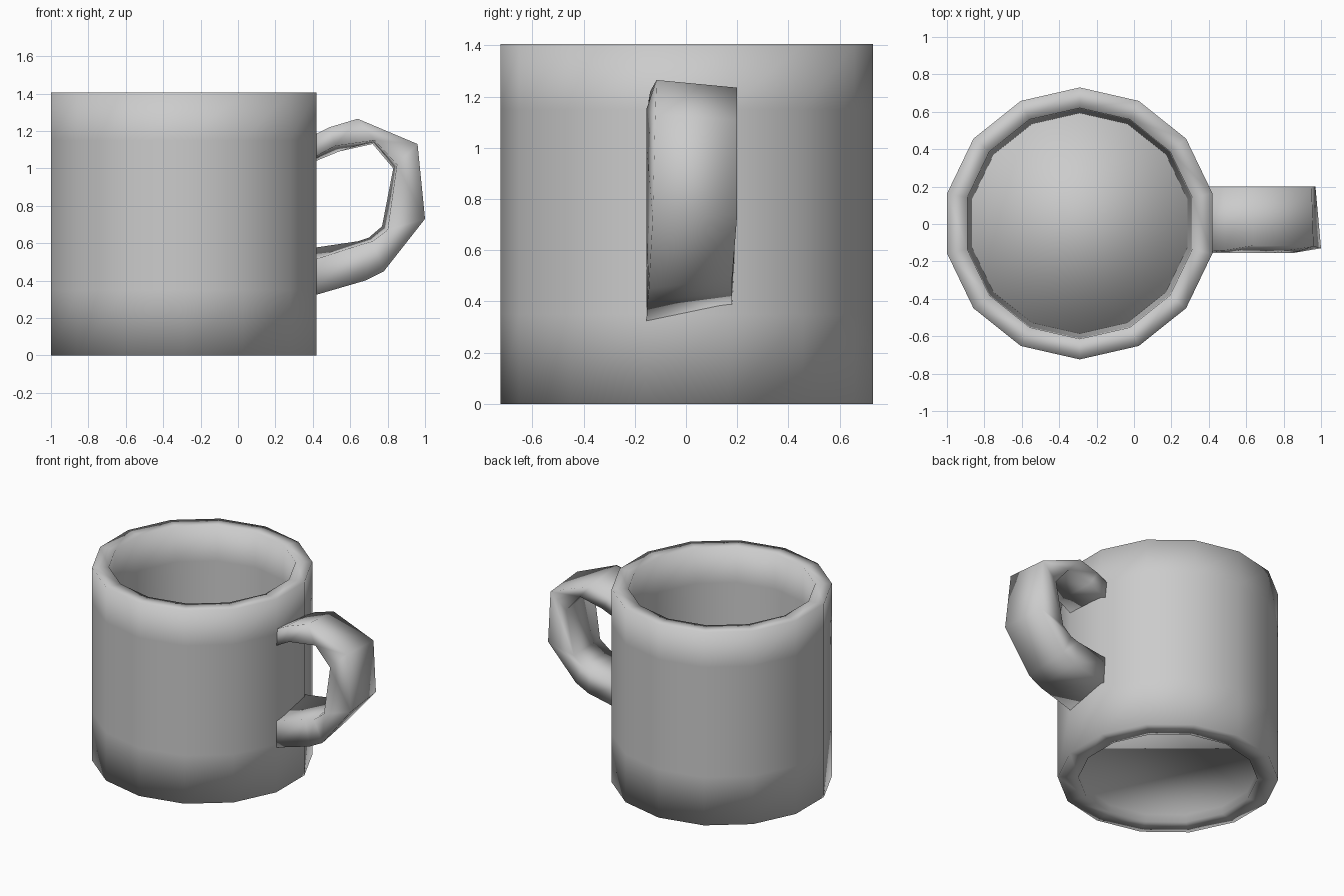
import bpy, bmesh
from math import sin, cos, pi

if "Cube" in bpy.data.objects:
    bpy.data.objects.remove(bpy.data.objects["Cube"])

SIDES = 14
CX, CY = -0.29, 0.003


def ring(bm, r, z):
    return [bm.verts.new((CX + r * cos(pi / 2 + 2 * pi * i / SIDES),
                          CY + r * sin(pi / 2 + 2 * pi * i / SIDES), z))
            for i in range(SIDES)]


def bridge(bm, a, b):
    n = len(a)
    for i in range(n):
        j = (i + 1) % n
        bm.faces.new((a[i], a[j], b[j], b[i]))


def finish(name, bm):
    bmesh.ops.recalc_face_normals(bm, faces=bm.faces)
    for f in bm.faces:
        f.smooth = True
    me = bpy.data.meshes.new(name)
    bm.to_mesh(me)
    bm.free()
    ob = bpy.data.objects.new(name, me)
    bpy.context.collection.objects.link(ob)
    return ob


# Cup: 14-sided lathe with thick rim and a shallow recessed base
bm = bmesh.new()
profile = [(0.59, 0.055), (0.59, 0.0), (0.727, 0.0), (0.727, 0.35), (0.727, 1.15),
           (0.727, 1.405), (0.617, 1.405), (0.613, 1.15), (0.59, 0.055)]
rings = [ring(bm, r, z) for r, z in profile]
for a, b in zip(rings, rings[1:]):
    bridge(bm, a, b)
# Base disc: one sheet serving as floor and underside
bm.faces.new(rings[0])
finish("cup_body", bm)

# Handle: four-sided strap; per station the (x, z) of outer front,
# outer back, inner back, inner front
stations = [((0.37, 1.16), (0.37, 1.13), (0.37, 1.02), (0.37, 1.04)),
            ((0.49, 1.22), (0.48, 1.19), (0.54, 1.09), (0.52, 1.12)),
            ((0.64, 1.265), (0.63, 1.235), (0.72, 1.13), (0.73, 1.15)),
            ((0.96, 1.13), (0.95, 1.11), (0.83, 1.00), (0.85, 1.02)),
            ((1.00, 0.73), (0.97, 0.74), (0.77, 0.69), (0.80, 0.67)),
            ((0.78, 0.45), (0.76, 0.49), (0.70, 0.63), (0.72, 0.61)),
            ((0.68, 0.40), (0.66, 0.44), (0.64, 0.61), (0.65, 0.59)),
            ((0.37, 0.31), (0.37, 0.38), (0.37, 0.57), (0.37, 0.50))]
front_y = [-0.15, -0.14, -0.115, -0.12, -0.13, -0.145, -0.15, -0.155]

bm = bmesh.new()
loops = []
for pts, fy in zip(stations, front_y):
    ys = (fy, 0.20 if pts[0][1] > 0.6 else 0.18, 0.19, -0.155)
    loops.append([bm.verts.new((x, y, z)) for (x, z), y in zip(pts, ys)])
for a, b in zip(loops, loops[1:]):
    bridge(bm, a, b)
bm.faces.new(loops[0])
bm.faces.new(loops[-1])
finish("handle", bm)
